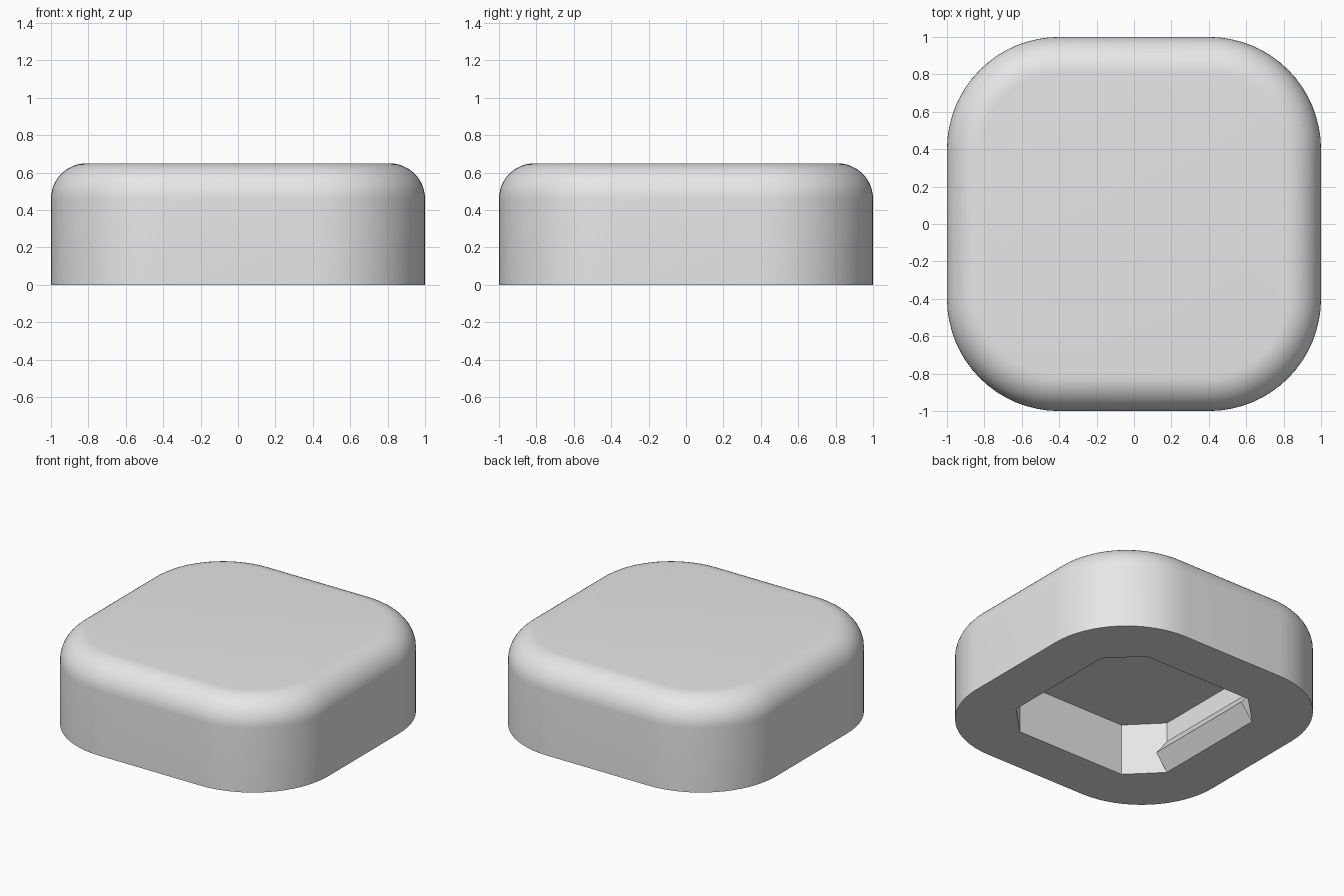
import bpy, bmesh, math

if "Cube" in bpy.data.objects:
    bpy.data.objects.remove(bpy.data.objects["Cube"])

HEIGHT, CORNER, EDGE = 0.65, 0.6, 0.19   # body height, plan radius, top edge radius
POCKET, CHAMFER, DEPTH = 0.64, 0.21, 0.37

grey = bpy.data.materials.new("plain_grey")
grey.use_nodes = True
colour = (0.8, 0.8, 0.8, 1)
grey.diffuse_color = colour
grey.node_tree.nodes["Principled BSDF"].inputs["Base Color"].default_value = colour


def rounded_square(half, radius, steps):
    """Outline points, counter-clockwise; one step gives chamfered corners."""
    points = []
    for corner in range(4):
        mid = math.radians(45 + 90 * corner)
        offset = (half - radius) * math.sqrt(2)
        for i in range(steps + 1):
            a = math.radians(90 * (corner + i / steps))
            points.append((offset * math.cos(mid) + radius * math.cos(a),
                           offset * math.sin(mid) + radius * math.sin(a)))
    return points


def ring(bm, outline, z):
    return [bm.verts.new((x, y, z)) for x, y in outline]


def bridge(bm, low, high):
    for i in range(len(low)):
        j = (i + 1) % len(low)
        bm.faces.new((low[i], low[j], high[j], high[i]))


def ring_edges(bm, verts):
    return [bm.edges.get((v, verts[i - 1])) for i, v in enumerate(verts)]


def finish(bm, name):
    bmesh.ops.recalc_face_normals(bm, faces=bm.faces)
    mesh = bpy.data.meshes.new(name)
    bm.to_mesh(mesh)
    bm.free()
    mesh.materials.append(grey)
    obj = bpy.data.objects.new(name, mesh)
    bpy.context.collection.objects.link(obj)
    return obj


# Cap body: straight wall, rounded top edge, flat top
bm = bmesh.new()
base = ring(bm, rounded_square(1, CORNER, 16), 0)
last = base
STEPS = 12
for k in range(STEPS + 1):
    a = math.pi / 2 * k / STEPS
    inset = EDGE * (1 - math.cos(a))
    z = HEIGHT - EDGE + EDGE * math.sin(a)
    level = ring(bm, rounded_square(1 - inset, CORNER - inset, 16), z)
    bridge(bm, last, level)
    last = level
bm.faces.new(last)

# Chamfered pocket in the underside
octagon = rounded_square(POCKET, CHAMFER, 1)
rim = ring(bm, octagon, 0)
ceiling = ring(bm, octagon, DEPTH)
bridge(bm, rim, ceiling)
bm.faces.new(ceiling)
bmesh.ops.triangle_fill(bm, use_beauty=True, normal=(0, 0, -1),
                        edges=ring_edges(bm, base) + ring_edges(bm, rim))
body = finish(bm, "cap_body")
bpy.ops.object.select_all(action="DESELECT")
body.select_set(True)
bpy.context.view_layer.objects.active = body
bpy.ops.object.shade_smooth_by_angle(angle=math.radians(30))

# Wedge-shaped snap ribs on two facing pocket walls
profile = [(POCKET, 0), (0.55, 0.115), (POCKET, 0.23), (0.66, 0.22), (0.66, 0.01)]
reach = POCKET - CHAMFER
for side, name in ((1, "snap_rib_left"), (-1, "snap_rib_right")):
    bm = bmesh.new()
    ends = [[bm.verts.new((side * x, y, z)) for x, z in profile] for y in (-reach, reach)]
    bridge(bm, *ends)
    for end in ends:
        bm.faces.new(end)
    finish(bm, name)
